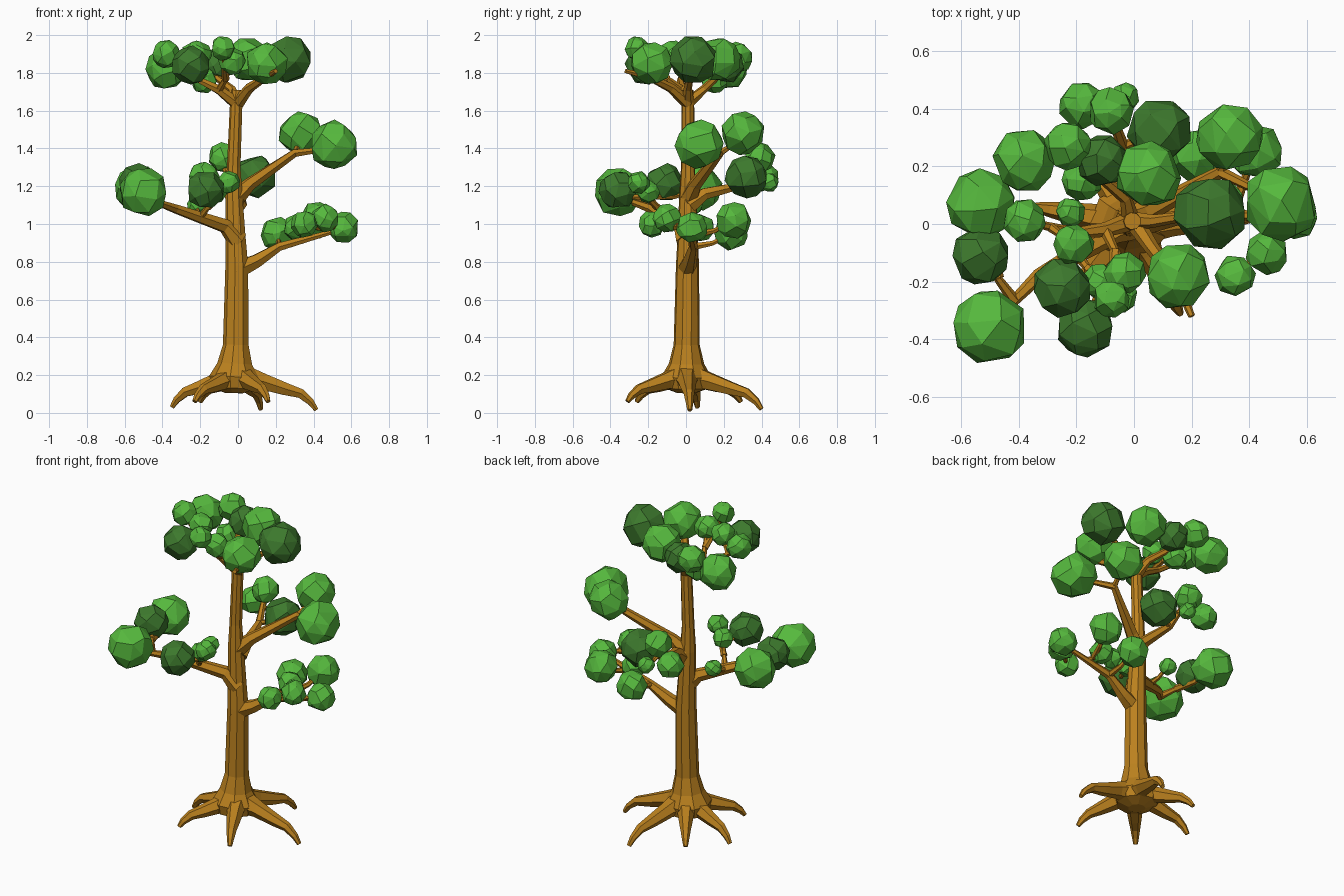
import bpy, bmesh, math, random
from mathutils import Vector, Matrix

if "Cube" in bpy.data.objects:
    bpy.data.objects.remove(bpy.data.objects["Cube"])

random.seed(7)


def material(name, rgb):
    m = bpy.data.materials.new(name)
    m.diffuse_color = (*rgb, 1)
    m.use_nodes = True
    m.node_tree.nodes["Principled BSDF"].inputs["Base Color"].default_value = m.diffuse_color
    return m


BARK = material("bark_brown", (0.5, 0.22, 0.013))
LIGHT = material("leaf_green", (0.092, 0.48, 0.047))
DARK = material("dark_leaf_green", (0.046, 0.19, 0.026))


def finish(bm, name, mats):
    me = bpy.data.meshes.new(name)
    bmesh.ops.recalc_face_normals(bm, faces=bm.faces)
    bm.to_mesh(me)
    bm.free()
    for m in mats:
        me.materials.append(m)
    bpy.context.collection.objects.link(bpy.data.objects.new(name, me))


def tube(bm, pts, radii, sides=6, ref=(0, 0, 1)):
    """Tapered faceted tube along a path, closed at both ends."""
    rings = []
    for i, p in enumerate(pts):
        t = (pts[min(i + 1, len(pts) - 1)] - pts[max(i - 1, 0)]).normalized()
        u = t.cross(Vector(ref)).normalized()
        v = u.cross(t)
        angles = [2 * math.pi * k / sides for k in range(sides)]
        rings.append([bm.verts.new(p + radii[i] * (math.cos(a) * u + math.sin(a) * v)) for a in angles])
    for a, b in zip(rings, rings[1:]):
        for k in range(sides):
            j = (k + 1) % sides
            bm.faces.new((a[k], a[j], b[j], b[k]))
    bm.faces.new(rings[0])
    bm.faces.new(rings[-1])


def leaf_ball(bm, centre, r, dark):
    """Chunky faceted ball: hull of jittered points spread over a sphere."""
    n = 26
    rot = Matrix.Rotation(random.uniform(0, 6.28), 4, Vector((random.random(), 1, random.random())))
    verts = []
    for i in range(n):
        h = 1 - (2 * i + 1) / n
        a = i * 2.4 + random.uniform(-0.22, 0.22)
        s = math.sqrt(1 - h * h)
        d = rot @ Vector((s * math.cos(a), s * math.sin(a), h))
        verts.append(bm.verts.new(centre + d * r * random.uniform(1.0, 1.07)))
    res = bmesh.ops.convex_hull(bm, input=verts)
    faces = [g for g in res["geom"] if isinstance(g, bmesh.types.BMFace)]
    for f in faces:
        f.material_index = dark
    edges = list({e for f in faces for e in f.edges})
    bmesh.ops.dissolve_limit(bm, angle_limit=0.15, verts=verts, edges=edges)


def limb(name, r0, path, balls):
    """Main branch, leaf balls (negative radius = dark), and a twig grown to each ball."""
    wood, leaves = bmesh.new(), bmesh.new()
    path = [Vector(p) for p in path]
    last = len(path) - 1
    tube(wood, path, [r0 + (0.012 - r0) * (i / last) ** 0.9 for i in range(last + 1)])
    nodes = [a.lerp(b, f) for a, b in zip(path, path[1:]) for f in (0, 0.5)][2:] + [path[-1]]
    todo = [(Vector(b[:3]), b[3]) for b in balls]
    while todo:
        # attach the ball that is nearest to the wood grown so far
        c, r, n = min(((c, r, n) for c, r in todo for n in nodes), key=lambda q: (q[0] - q[2]).length)
        todo.remove((c, r))
        leaf_ball(leaves, c, abs(r), int(r < 0))
        gap = c - n
        if gap.length > 0.05:
            mid = n + gap * 0.5 - Vector((0, 0, 0.08 * gap.length))
            w = 0.012 + 0.04 * gap.length
            tube(wood, [n, mid, c], [w, w * 0.7, 0.008])
            nodes.append(mid)
    finish(wood, name + "_branch", [BARK])
    finish(leaves, name + "_foliage", [LIGHT, DARK])


# trunk with flared foot, height and radius
bm = bmesh.new()
prof = [(.105, .05), (.13, .12), (.19, .135), (.26, .095), (.36, .07), (.78, .062),
        (.95, .054), (1.15, .047), (1.3, .037), (1.64, .034), (1.71, .03)]
tube(bm, [Vector((-.012 - .01 * math.cos(h * 5), .01 * min(h, 1), h)) for h, r in prof],
     [r for h, r in prof], 9, (0, 1, 0))
finish(bm, "trunk", [BARK])

# roots, from tip positions
bm = bmesh.new()
for x, y, z in [(.415, .02, .015), (.12, .4, .02), (-.2, .29, .06), (-.35, .06, .03),
                (-.23, -.26, .06), (.16, -.31, .06)]:
    path = [Vector((x * f, y * f, z + (.19 - z) * g)) for f, g in
            [(.08, 1), (.32, .86), (.6, .64), (.8, .5), (.93, .24), (1, 0)]]
    tube(bm, path, [.072 - .059 * i ** .6 / 5 ** .6 for i in range(6)])
finish(bm, "roots", [BARK])

# lower right limb
limb("low_right", .055, [(-.02, 0, .75), (.1, .02, .805), (.22, .04, .88), (.54, .02, .97)],
     [(.35, -.18, 1, .07), (.46, -.1, 1.03, .075), (.56, .03, .98, .083), (.42, .25, 1.02, .095),
      (.21, .24, .95, .09), (.31, .08, .98, .07)])
# left limb
limb("left", .056, [(0, 0, .91), (-.07, -.03, .99), (-.33, -.18, 1.08), (-.5, -.35, 1.14)],
     [(-.5, -.36, 1.17, .13), (-.53, .07, 1.19, .12), (-.05, -.25, 1.22, .06), (-.22, .04, 1.1, .05),
      (-.53, -.11, 1.22, -.1), (-.17, -.36, 1.18, -.1), (-.12, -.2, 1.17, .06)])
# upper right limb
limb("upper_right", .05, [(-.01, .02, 1.14), (.06, .05, 1.21), (.3, .18, 1.375), (.5, .08, 1.4)],
     [(.51, .07, 1.42, .13), (.33, .3, 1.48, .115)])
# back limb
limb("back", .048, [(0, .02, 1.1), (0, .1, 1.16), (-.04, .27, 1.2), (-.08, .39, 1.34)],
     [(-.08, .39, 1.35, .08), (-.18, .41, 1.25, .08), (-.03, .44, 1.22, .05), (.09, .32, 1.25, -.112)])
# crown, forked into three limbs and a bare twig
limb("crown_left", .034, [(-.01, .01, 1.64), (-.1, -.02, 1.71), (-.2, -.03, 1.76), (-.38, .01, 1.88)],
     [(-.25, -.22, 1.84, -.1), (-.21, -.07, 1.9, .07), (-.38, .01, 1.9, .075),
      (-.08, -.26, 1.93, .064), (-.03, -.17, 1.86, .072)])
limb("crown_back", .034, [(-.01, .01, 1.64), (-.03, .09, 1.71), (-.22, .25, 1.86)],
     [(-.38, .22, 1.82, .108), (-.23, .27, 1.88, .082), (.05, .17, 1.87, .115), (-.11, .22, 1.84, -.09),
      (-.18, .15, 1.76, .07)])
limb("crown_right", .034, [(-.01, .01, 1.64), (.07, .01, 1.72), (.26, .04, 1.86)],
     [(.265, .04, 1.87, -.125)])
limb("crown_front", .034, [(0, .01, 1.64), (.06, -.08, 1.72), (.15, -.2, 1.78), (.2, -.32, 1.81)],
     [(.15, -.18, 1.85, .112)])
